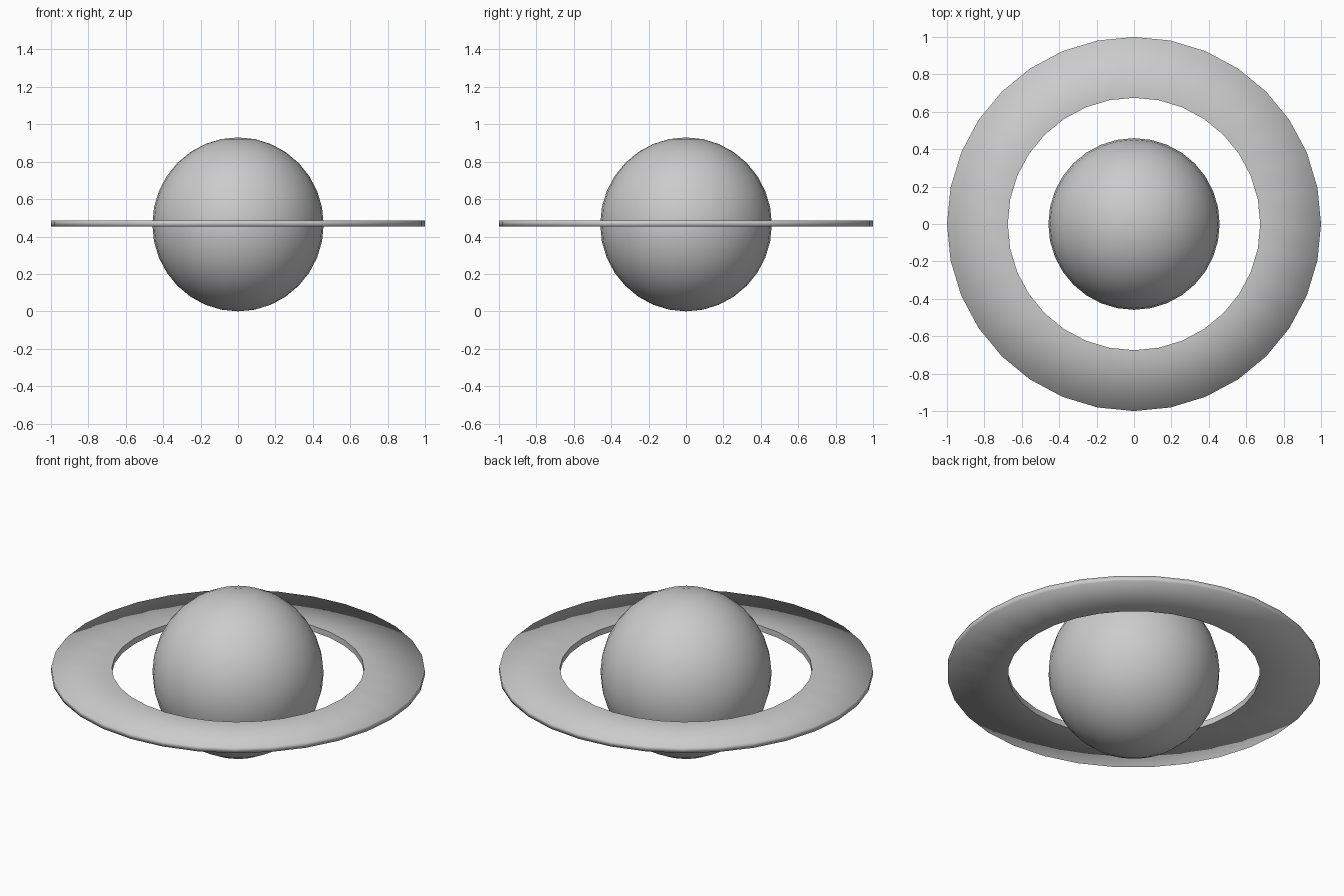
import bpy
import bmesh
import math

if "Cube" in bpy.data.objects:
    bpy.data.objects.remove(bpy.data.objects["Cube"])

SIDES = 32


def add_object(name, bm):
    bmesh.ops.recalc_face_normals(bm, faces=bm.faces)
    for f in bm.faces:
        f.smooth = True
    mesh = bpy.data.meshes.new(name)
    bm.to_mesh(mesh)
    bm.free()
    ob = bpy.data.objects.new(name, mesh)
    bpy.context.collection.objects.link(ob)
    return ob


# Planet body: slightly tall smooth sphere resting on the ground
bm = bmesh.new()
bmesh.ops.create_uvsphere(bm, u_segments=SIDES, v_segments=16, radius=1)
bmesh.ops.scale(bm, vec=(0.458, 0.459, 0.465), verts=bm.verts)
bmesh.ops.translate(bm, vec=(0, 0, 0.465), verts=bm.verts)
add_object("planet_body", bm)

# Flat floating ring: thin rectangular section swept around the planet
section = [(0.675, 0.453), (1.0, 0.454), (1.0, 0.486), (0.675, 0.487)]
bm = bmesh.new()
loops = []
for i in range(SIDES):
    a = 2 * math.pi * i / SIDES
    loops.append([bm.verts.new((r * math.cos(a), r * math.sin(a), z)) for r, z in section])
for i in range(SIDES):
    a, b = loops[i], loops[(i + 1) % SIDES]
    for j in range(4):
        k = (j + 1) % 4
        bm.faces.new((a[j], b[j], b[k], a[k]))
# Keep the inner rim crisp while the outer rim shades softly
bm.edges.ensure_lookup_table()
for e in bm.edges:
    if all(v.co.xy.length < 0.7 for v in e.verts) and abs(e.verts[0].co.z - e.verts[1].co.z) < 1e-4:
        e.smooth = False
add_object("planet_ring", bm)
